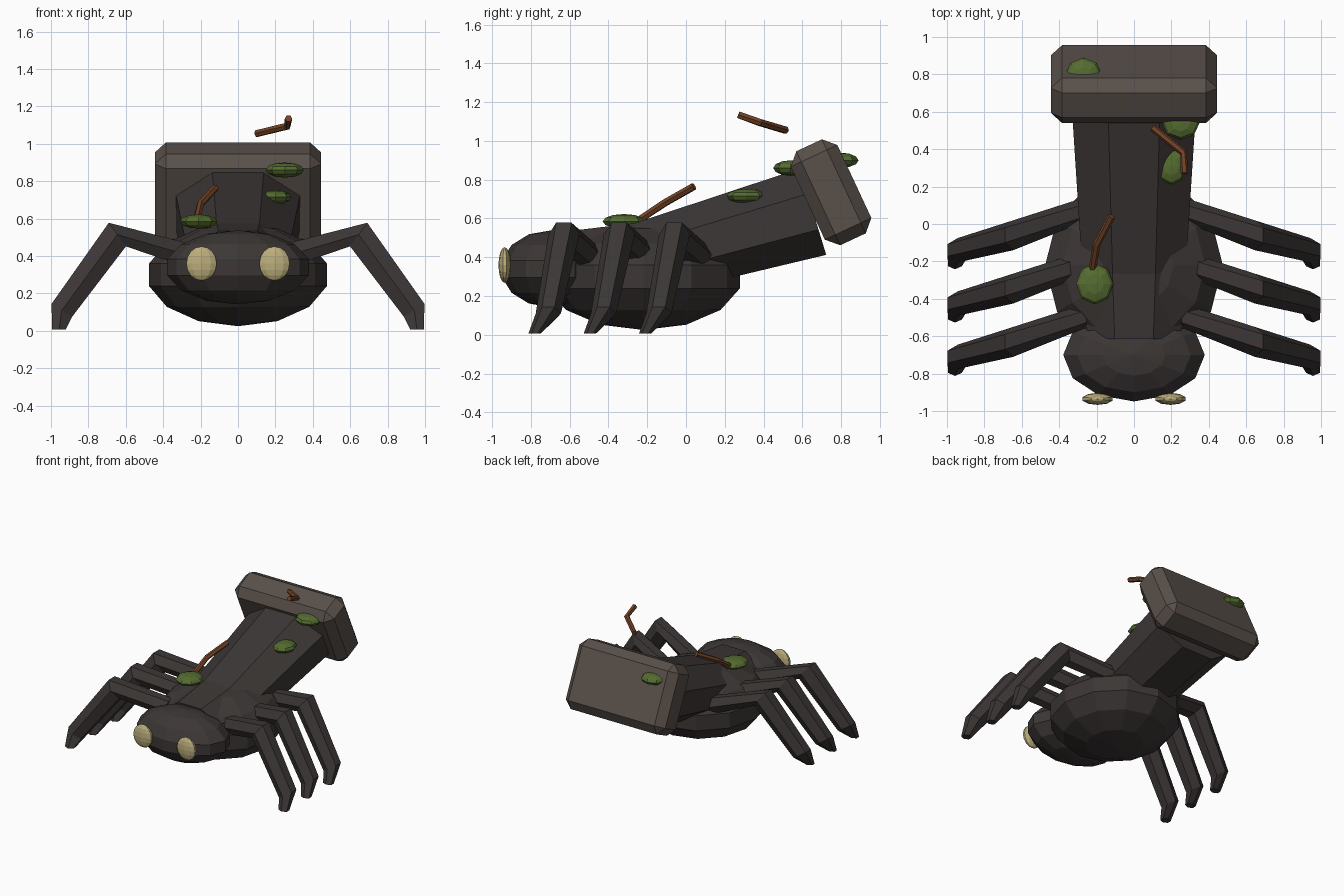
import bpy, bmesh
from math import sin, cos, pi, radians
from mathutils import Vector, Matrix

if "Cube" in bpy.data.objects:
    bpy.data.objects.remove(bpy.data.objects["Cube"])


def material(name, r, g, b):
    m = bpy.data.materials.new(name)
    m.diffuse_color = (r, g, b, 1)
    m.use_nodes = True
    m.node_tree.nodes["Principled BSDF"].inputs["Base Color"].default_value = m.diffuse_color
    return m


IRON = material("dark_iron", 0.045, 0.038, 0.036)
STONE = material("worn_stone", 0.10, 0.08, 0.068)
MOSS = material("moss", 0.09, 0.15, 0.03)
RUST = material("rust", 0.17, 0.055, 0.02)
EYE = material("pale_eye", 0.5, 0.42, 0.2)


def finish(name, bm, mat):
    bmesh.ops.recalc_face_normals(bm, faces=bm.faces[:])
    me = bpy.data.meshes.new(name)
    bm.to_mesh(me)
    bm.free()
    me.materials.append(mat)
    ob = bpy.data.objects.new(name, me)
    bpy.context.collection.objects.link(ob)
    return ob


def ellipsoid(name, centre, radii, mat, seg=12, rings=7):
    bm = bmesh.new()
    bmesh.ops.create_uvsphere(bm, u_segments=seg, v_segments=rings, radius=1)
    bm.transform(Matrix.Translation(centre) @ Matrix.Diagonal((*radii, 1)))
    return finish(name, bm, mat)


def loft(name, sections, mat):
    """Skin closed rings of points and cap both ends."""
    bm = bmesh.new()
    rings = [[bm.verts.new(p) for p in s] for s in sections]
    n = len(rings[0])
    for a, b in zip(rings, rings[1:]):
        for i in range(n):
            j = (i + 1) % n
            bm.faces.new((a[i], a[j], b[j], b[i]))
    bm.faces.new(rings[0])
    bm.faces.new(rings[-1])
    return finish(name, bm, mat)


def ring(centre, u, v, n, phase=0.0):
    return [Vector(centre) + u * cos(phase + 2 * pi * i / n) + v * sin(phase + 2 * pi * i / n)
            for i in range(n)]


def tube(name, pts, r, mat, n=6):
    pts = [Vector(p) for p in pts]
    secs = []
    for i, p in enumerate(pts):
        t = (pts[min(i + 1, len(pts) - 1)] - pts[max(i - 1, 0)]).normalized()
        u = t.cross(Vector((0, 0, 1))).normalized()
        secs.append(ring(p, u * r, u.cross(t) * r, n))
    return loft(name, secs, mat)


# Body, head and eyes
ellipsoid("body", (0, -0.22, 0.30), (0.487, 0.51, 0.275), IRON)
ellipsoid("head", (0, -0.70, 0.34), (0.388, 0.255, 0.198), IRON)
for side, s in (("left", -1), ("right", 1)):
    ellipsoid(side + "_eye", (0.195 * s, -0.935, 0.36), (0.085, 0.032, 0.092), EYE, 10, 8)

# Shaft: flattened octagon widening towards the back, levelling out at the front
secs = []
for y, z, r, tilt in ((-0.60, 0.36, 0.27, 5), (-0.22, 0.387, 0.30, 14), (0.655, 0.635, 0.36, 17)):
    a = radians(tilt)
    secs.append(ring((0, y, z), Vector((r, 0, 0)), Vector((0, -sin(a), cos(a))) * r * 0.7, 8, pi / 8))
loft("shaft", secs, IRON)

# Hammer block: chamfered box tilted back
bm = bmesh.new()
bmesh.ops.create_cube(bm, size=1)
bm.transform(Matrix.Diagonal((0.89, 0.265, 0.535, 1)))
bmesh.ops.bevel(bm, geom=bm.edges[:], offset=0.06, segments=1, affect='EDGES')
bm.transform(Matrix.Translation((0, 0.748, 0.735)) @ Matrix.Rotation(radians(25), 4, 'X'))
finish("hammer_block", bm, STONE)

# Legs: hip, knee, ankle and toe as (x, y offset, z, half width, half thickness, section angle)
LEG = [(0.27, 0.125, 0.405, 0.065, 0.072, 105),
       (0.645, -0.01, 0.515, 0.08, 0.09, 54),
       (0.942, -0.09, 0.11, 0.065, 0.075, 32),
       (0.957, -0.16, 0.008, 0.032, 0.042, 0)]
for row, y0 in (("front", -0.62), ("middle", -0.335), ("rear", -0.05)):
    for side, s in (("left", -1), ("right", 1)):
        secs = []
        for x, y, z, w, t, a in LEG:
            a = radians(a)
            v = Vector((s * cos(a), 0, sin(a))) * t
            secs.append(ring((s * x, y0 + y, z), Vector((0, w, 0)), v, 6))
        loft(f"{row}_{side}_leg", secs, IRON)

# Moss clumps
for i, (c, r) in enumerate([((-0.21, -0.32, 0.585), (0.10, 0.11, 0.038)),
                            ((0.25, 0.54, 0.86), (0.10, 0.09, 0.04)),
                            ((0.20, 0.31, 0.715), (0.085, 0.10, 0.038)),
                            ((-0.27, 0.79, 0.90), (0.10, 0.10, 0.04))]):
    ellipsoid(f"moss_clump_{i + 1}", c, r, MOSS, 8, 6)

# Bent rusty wires
tube("rusty_wire_1", [(-0.225, -0.26, 0.58), (-0.20, -0.11, 0.68), (-0.12, 0.04, 0.765)], 0.02, RUST)
tube("rusty_wire_2", [(0.10, 0.515, 1.055), (0.265, 0.38, 1.095), (0.27, 0.27, 1.135)], 0.02, RUST)
